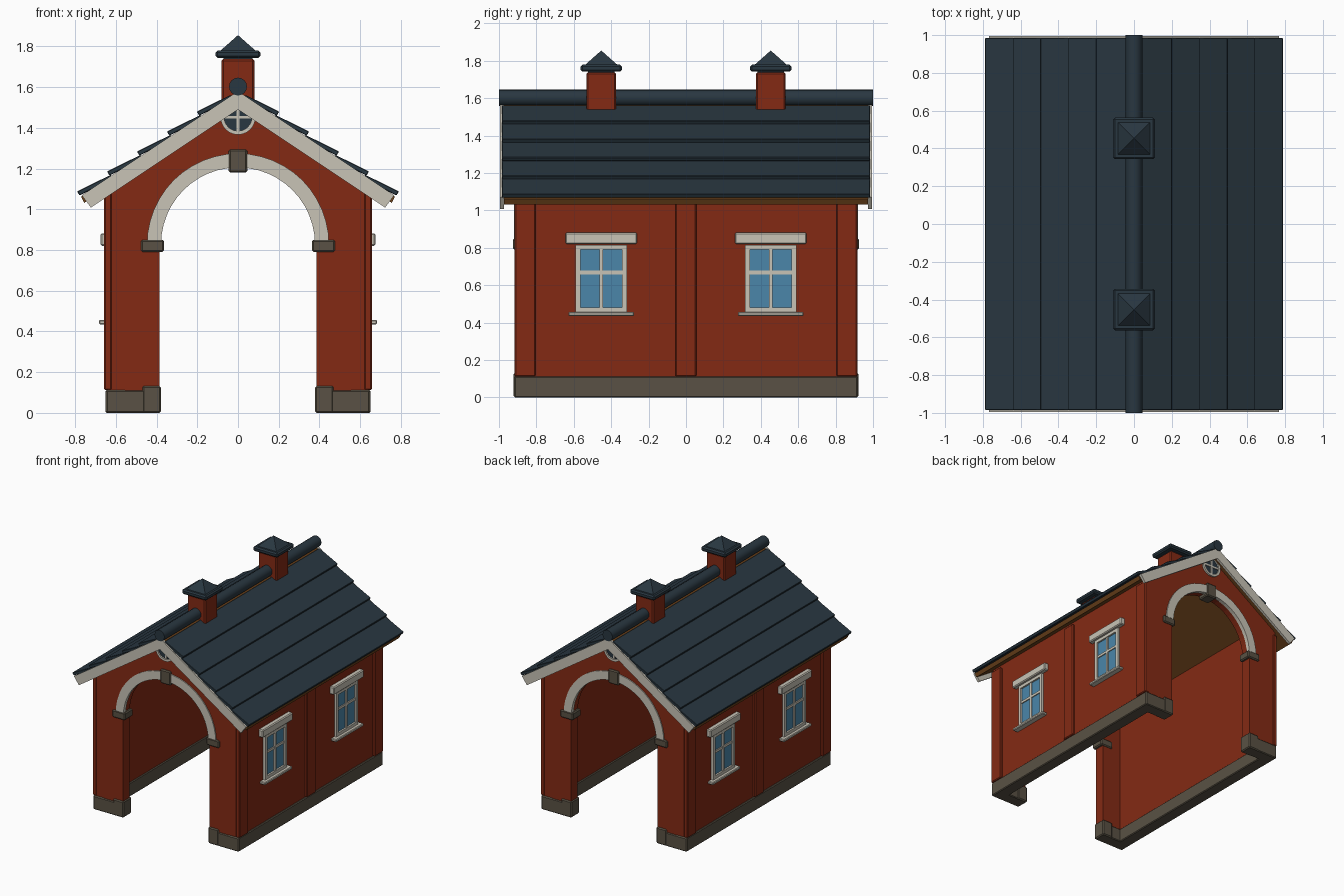
import bpy, bmesh, math

if "Cube" in bpy.data.objects:
    bpy.data.objects.remove(bpy.data.objects["Cube"])


def material(name, rgb):
    m = bpy.data.materials.new(name)
    m.diffuse_color = (*rgb, 1)
    m.use_nodes = True
    m.node_tree.nodes["Principled BSDF"].inputs["Base Color"].default_value = m.diffuse_color
    return m


RED = material("barn red", (0.23, 0.023, 0.007))
TRIM = material("off white trim", (0.58, 0.55, 0.47))
STONE = material("grey brown stone", (0.10, 0.083, 0.058))
SLATE = material("dark slate", (0.022, 0.038, 0.052))
WOOD = material("brown wood", (0.15, 0.055, 0.011))
GLASS = material("blue glass", (0.07, 0.24, 0.40))


def finish(name, bm, mat, bevel=0):
    bmesh.ops.recalc_face_normals(bm, faces=bm.faces)
    me = bpy.data.meshes.new(name)
    bm.to_mesh(me)
    bm.free()
    me.materials.append(mat)
    ob = bpy.data.objects.new(name, me)
    bpy.context.collection.objects.link(ob)
    if bevel:
        b = ob.modifiers.new("bevel", "BEVEL")
        b.width, b.segments = bevel, 1
    return ob


def prism(name, pts, y0, y1, mat, bevel=0):
    """Extrude an (x, z) outline from y0 to y1."""
    bm = bmesh.new()
    f = bm.faces.new([bm.verts.new((x, y0, z)) for x, z in pts])
    r = bmesh.ops.extrude_face_region(bm, geom=[f])
    for v in r["geom"]:
        if isinstance(v, bmesh.types.BMVert):
            v.co.y = y1
    return finish(name, bm, mat, bevel)


def box(name, x, y, z, mat, bevel=0):
    return prism(name, [(x[0], z[0]), (x[1], z[0]), (x[1], z[1]), (x[0], z[1])], y[0], y[1], mat, bevel)


def arc(r, cz, a0, a1, n):
    return [(r * math.cos(a0 + (a1 - a0) * i / n), cz + r * math.sin(a0 + (a1 - a0) * i / n))
            for i in range(n + 1)]


def band(r0, r1, cz, a0, a1, n):
    return arc(r1, cz, a0, a1, n) + arc(r0, cz, a1, a0, n)


SLOPE = 0.667


def line(x, top=1.58):
    return top - SLOPE * abs(x)


PI, SPRING = math.pi, 0.827

# Gable ends: wall, arch, imposts, keystone, round window, barge board
for s, end in ((-1, "front"), (1, "back")):
    outline = [(-0.385, 0.1), (-0.638, 0.1), (-0.638, line(0.638, 1.545)), (0, 1.545),
               (0.638, line(0.638, 1.545)), (0.638, 0.1), (0.385, 0.1)]
    outline += arc(0.385, SPRING, 0, PI, 24)
    prism(end + "_gable_wall", outline, s * 0.83, s * 0.912, RED)
    prism(end + "_arch_trim", band(0.378, 0.447, SPRING, 0, PI, 24), s * 0.89, s * 0.92, TRIM)
    box(end + "_keystone", (-0.046, 0.046), (s * 0.825, s * 0.927), (1.18, 1.293), STONE, 0.008)
    for side in (-1, 1):
        box(end + "_impost", (side * 0.363, side * 0.476), (s * 0.82, s * 0.925), (0.79, 0.85), STONE, 0.008)
        box(end + "_pier_plinth", (side * 0.40, side * 0.648), (s * 0.82, s * 0.92), (0, 0.11), STONE, 0.006)
        box(end + "_jamb_base", (side * 0.378, side * 0.47), (s * 0.815, s * 0.922), (0, 0.132), STONE, 0.008)
    CZ = 1.452
    prism(end + "_round_pane", arc(0.075, CZ, 0, 2 * PI * 23 / 24, 23), s * 0.905, s * 0.916, SLATE)
    for a in (0, PI):
        prism(end + "_round_frame", band(0.068, 0.086, CZ, a, a + PI, 12), s * 0.90, s * 0.927, TRIM)
    box(end + "_round_bar_v", (-0.007, 0.007), (s * 0.905, s * 0.923), (CZ - 0.072, CZ + 0.072), TRIM)
    box(end + "_round_bar_h", (-0.072, 0.072), (s * 0.905, s * 0.922), (CZ - 0.007, CZ + 0.007), TRIM)
    prism(end + "_barge_board",
          [(0, 1.58), (0.767, line(0.767)), (0.722, 1.008), (0, 1.49), (-0.722, 1.008), (-0.767, line(0.767))],
          s * 0.974, s * 0.995, TRIM)

# Long sides: wall, plinth, pilasters, windows
for s, side in ((-1, "left"), (1, "right")):
    prism(side + "_wall", [(s * 0.558, 0.1), (s * 0.638, 0.1), (s * 0.638, line(0.638, 1.545)),
                           (s * 0.558, line(0.558, 1.545))], -0.85, 0.85, RED)
    box(side + "_plinth", (s * 0.55, s * 0.65), (-0.918, 0.918), (0, 0.112), STONE, 0.006)
    for y0, y1 in ((-0.916, -0.805), (-0.057, 0.055), (0.805, 0.916)):
        box(side + "_pilaster", (s * 0.62, s * 0.657), (y0, y1), (0.112, 1.085), RED, 0.006)
    for c in (-0.453, 0.453):
        def part(name, x1, ya, yb, z, mat, bevel=0):
            box(side + "_window_" + name, (s * 0.63, s * x1), (c + ya, c + yb), z, mat, bevel)
        part("glass", 0.643, -0.12, 0.12, (0.47, 0.80), GLASS)
        part("jamb", 0.657, -0.137, -0.112, (0.455, 0.815), TRIM)
        part("jamb", 0.657, 0.112, 0.137, (0.455, 0.815), TRIM)
        part("head", 0.657, -0.112, 0.112, (0.79, 0.815), TRIM)
        part("foot", 0.657, -0.112, 0.112, (0.455, 0.482), TRIM)
        part("mullion", 0.652, -0.01, 0.01, (0.48, 0.79), TRIM)
        part("crossbar", 0.651, -0.112, 0.112, (0.658, 0.678), TRIM)
        part("lintel", 0.674, -0.192, 0.192, (0.82, 0.882), TRIM, 0.007)
        part("sill", 0.682, -0.175, 0.175, (0.435, 0.457), TRIM, 0.005)

# Roof: wooden deck, overlapping slate courses, ridge roll
prism("roof_deck", [(0, 1.575), (0.77, line(0.77, 1.575)), (0.755, line(0.755, 1.535)), (0, 1.535),
                    (-0.755, line(0.755, 1.535)), (-0.77, line(0.77, 1.575))], -0.974, 0.974, WOOD)
for s, side in ((-1, "left"), (1, "right")):
    for i in range(5):
        lo = 0.79 - 0.147 * i
        hi = max(lo - 0.165, 0.02)
        prism(side + "_slate_course",
              [(s * lo, line(lo) + 0.034), (s * hi, line(hi) + 0.006), (s * (hi - 0.012), line(hi) - 0.012),
               (s * (lo - 0.012), line(lo) + 0.014)], -0.985, 0.985, SLATE, 0.003)
ridge = prism("ridge_roll", arc(0.044, 1.602, 0, 2 * PI * 15 / 16, 15), -1, 1, SLATE)
for p in ridge.data.polygons:
    p.use_smooth = len(p.vertices) == 4
ridge.data.set_sharp_from_angle(angle=math.radians(40))

# Chimneys with pyramid caps
for y, end in ((-0.453, "front"), (0.453, "back")):
    box(end + "_chimney", (-0.08, 0.08), (y - 0.08, y + 0.08), (1.48, 1.737), RED, 0.008)
    box(end + "_chimney_cap", (-0.11, 0.11), (y - 0.11, y + 0.11), (1.742, 1.78), SLATE, 0.01)
    box(end + "_chimney_neck", (-0.07, 0.07), (y - 0.07, y + 0.07), (1.73, 1.75), SLATE)
    bm = bmesh.new()
    base = [bm.verts.new((a * 0.088, y + b * 0.088, 1.777)) for a, b in ((-1, -1), (1, -1), (1, 1), (-1, 1))]
    tip = bm.verts.new((0, y, 1.855))
    bm.faces.new(base)
    for k in range(4):
        bm.faces.new((base[k], base[(k + 1) % 4], tip))
    finish(end + "_chimney_pyramid", bm, SLATE)
